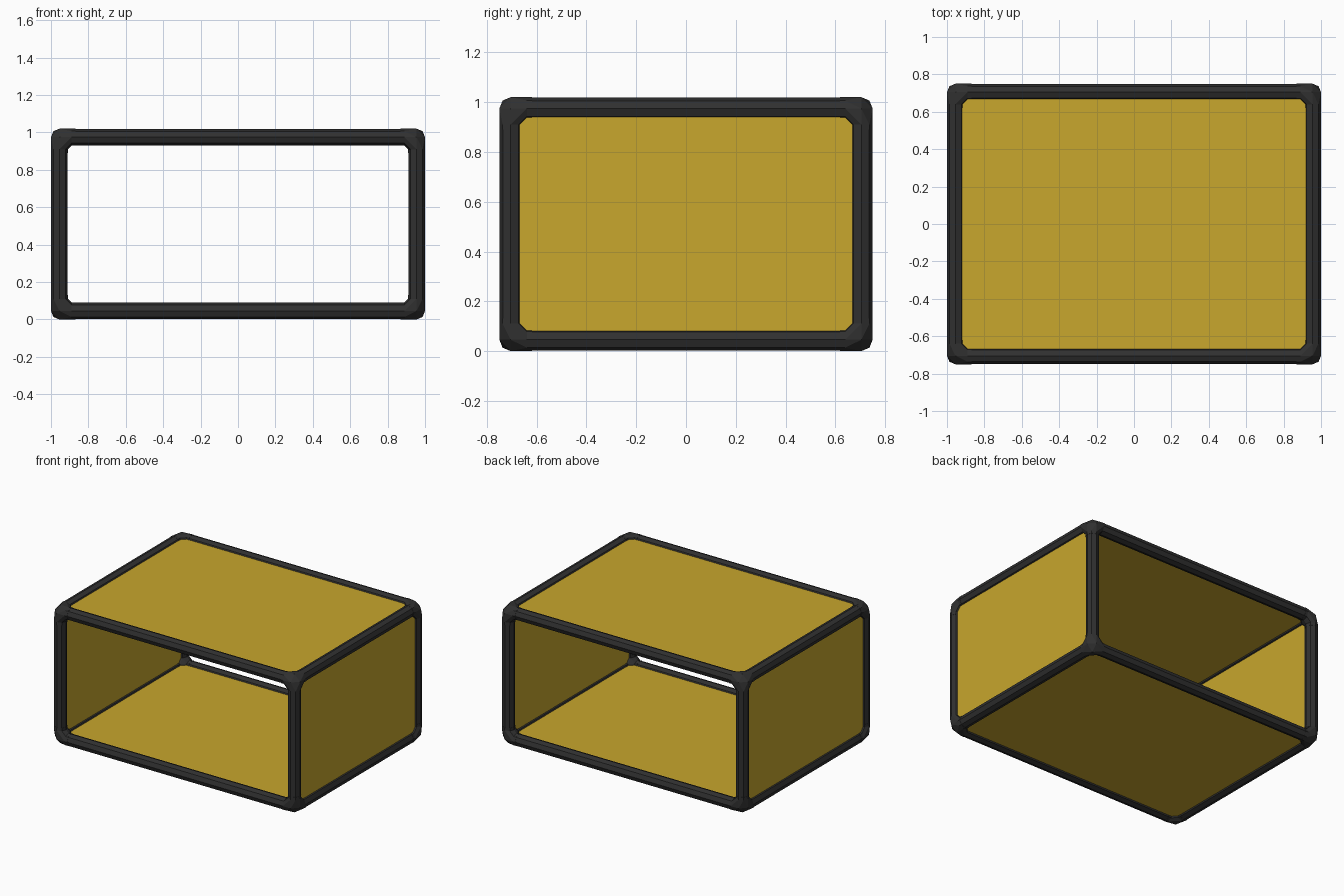
import bpy, bmesh, math
from mathutils import Vector

cube = bpy.data.objects.get("Cube")
if cube:
    bpy.data.objects.remove(cube, do_unlink=True)

R_CORNER, R_TUBE = 0.0455, 0.044
HALF = Vector((1.0, 0.75, 0.51))               # outer half size
NODE = HALF - Vector((R_CORNER,) * 3)          # tube axis positions
CENTRE = Vector((0, 0, HALF.z))
BEND, ARM = 0.065, 0.085                       # corner bend and arm reach


def material(name, colour):
    mat = bpy.data.materials.new(name)
    mat.use_nodes = True
    mat.diffuse_color = (*colour, 1)
    bsdf = mat.node_tree.nodes["Principled BSDF"]
    bsdf.inputs["Base Color"].default_value = (*colour, 1)
    bsdf.inputs["Roughness"].default_value = 0.7
    return mat


BLACK = material("charcoal frame", (0.03, 0.03, 0.03))
YELLOW = material("mustard panel", (0.58, 0.385, 0.026))


def finish(bm, name, mat, location):
    bmesh.ops.recalc_face_normals(bm, faces=bm.faces)
    mesh = bpy.data.meshes.new(name)
    bm.to_mesh(mesh)
    bm.free()
    mesh.materials.append(mat)
    obj = bpy.data.objects.new(name, mesh)
    obj.location = location
    bpy.context.collection.objects.link(obj)


def ring(axis, offset, radius):
    """Octagon around an axis, with its points on the other two axes."""
    points = []
    for k in range(8):
        p = Vector((0, 0, 0))
        p[axis] = offset
        p[(axis + 1) % 3] = radius * math.cos(k * math.pi / 4)
        p[(axis + 2) % 3] = radius * math.sin(k * math.pi / 4)
        points.append(p)
    return points


def tube(name, axis, location):
    bm = bmesh.new()
    length = NODE[axis] - ARM + 0.01
    a, b = [[bm.verts.new(p) for p in ring(axis, s * length, R_TUBE)] for s in (-1, 1)]
    for i in range(8):
        j = (i + 1) % 8
        bm.faces.new((a[i], a[j], b[j], b[i]))
    bm.faces.new(a)
    bm.faces.new(b)
    finish(bm, name, BLACK, location)


def corner(name, signs, location):
    """Three-way connector: chamfered knuckle with a short arm on each axis."""
    bm = bmesh.new()
    for axis in range(3):
        inward = -signs[axis]
        for p in ring(axis, inward * BEND, R_CORNER):
            bm.verts.new(p)
        tip = Vector((0, 0, 0))
        tip[axis] = signs[axis] * R_CORNER
        bm.verts.new(tip)
    hull = bmesh.ops.convex_hull(bm, input=bm.verts)
    loose = {g for g in hull["geom_interior"] if isinstance(g, bmesh.types.BMVert)}
    bmesh.ops.delete(bm, geom=list(loose), context="VERTS")
    bmesh.ops.dissolve_limit(bm, angle_limit=0.02, verts=bm.verts, edges=bm.edges)
    bm.normal_update()
    # Extend the three octagonal ends into sleeves
    for axis in range(3):
        inward = -signs[axis]
        caps = [f for f in bm.faces
                if all(abs(v.co[axis] - inward * BEND) < 1e-4 for v in f.verts)]
        new = bmesh.ops.extrude_face_region(bm, geom=caps)["geom"]
        bmesh.ops.delete(bm, geom=caps, context="FACES")
        for v in new:
            if isinstance(v, bmesh.types.BMVert):
                v.co[axis] = inward * ARM
    finish(bm, name, BLACK, location)


def panel(name, axis, side):
    bm = bmesh.new()
    bmesh.ops.create_cube(bm, size=1)
    size = NODE * 2
    size[axis] = 0.044
    bmesh.ops.scale(bm, vec=size, verts=bm.verts)
    location = CENTRE.copy()
    location[axis] += side * NODE[axis]
    finish(bm, name, YELLOW, location)


WORDS = (("right", "left"), ("front", "back"), ("bottom", "top"))
SIDES = (-1, 1)


def word(axis, side):
    return WORDS[axis][side > 0]


# Frame tubes, four along each axis
for axis in range(3):
    u, v = [i for i in range(3) if i != axis]
    for su in SIDES:
        for sv in SIDES:
            location = CENTRE.copy()
            location[u] += su * NODE[u]
            location[v] += sv * NODE[v]
            tube(f"{word(u, su)}_{word(v, sv)}_tube", axis, location)

# Corner connectors
for sx in SIDES:
    for sy in SIDES:
        for sz in SIDES:
            signs = Vector((sx, sy, sz))
            name = f"{word(0, sx)}_{word(1, sy)}_{word(2, sz)}_corner"
            corner(name, signs, CENTRE + signs * NODE)

# Side, top and bottom panels; front and back stay open
for axis in (0, 2):
    for side in SIDES:
        panel(f"{word(axis, side)}_panel", axis, side)
